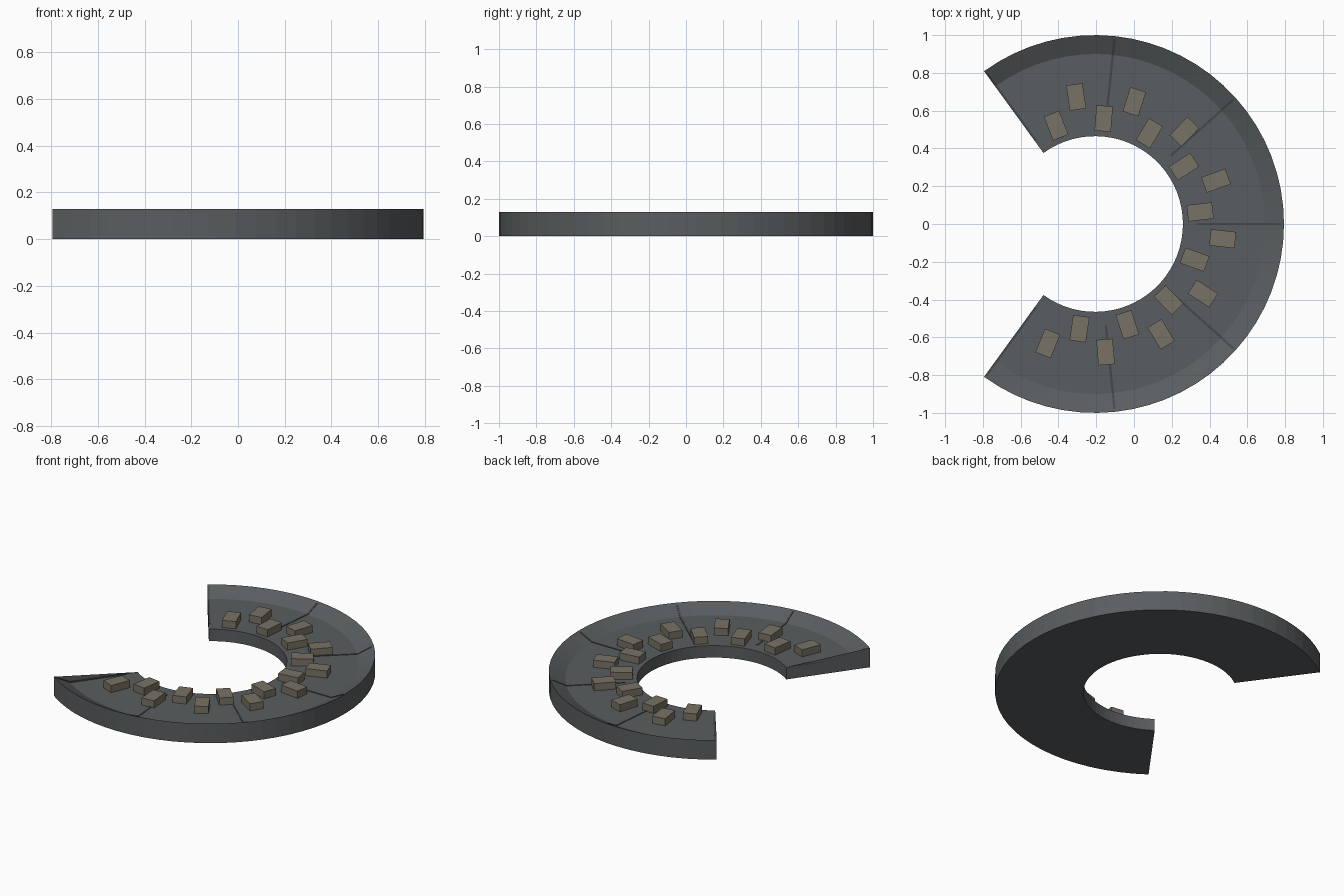
import bpy
from math import radians, cos, sin

if "Cube" in bpy.data.objects:
    bpy.data.objects.remove(bpy.data.objects["Cube"])

CX = -0.206                      # centre of the arc
HALF = 126                       # half of the arc angle in degrees
STEPS = 48
R_IN, R_MID, R_OUT = 0.465, 0.9, 1.0
Z_FLOOR, Z_RIM = 0.08, 0.13


def material(name, rgb):
    m = bpy.data.materials.new(name)
    m.diffuse_color = (*rgb, 1)
    m.use_nodes = True
    m.node_tree.nodes["Principled BSDF"].inputs["Base Color"].default_value = m.diffuse_color
    return m


def make(name, verts, faces, mat):
    me = bpy.data.meshes.new(name)
    me.from_pydata(verts, [], faces)
    me.materials.append(mat)
    ob = bpy.data.objects.new(name, me)
    bpy.context.collection.objects.link(ob)
    return ob


def polar(r, t, z, side=0.0):
    """Point at radius r and angle t (degrees), shifted sideways along the tangent."""
    a = radians(t)
    return (CX + r * cos(a) - side * sin(a), r * sin(a) + side * cos(a), z)


stone = material("dark_grey", (0.10, 0.11, 0.115))
joint = material("joint_grey", (0.06, 0.065, 0.07))
brown = material("khaki", (0.19, 0.17, 0.13))

# Ring body: section swept round the arc, floor with a raised outer lip
section = [(R_IN, 0), (R_OUT, 0), (R_OUT, Z_RIM), (R_MID, Z_FLOOR), (R_IN, Z_FLOOR)]
n = len(section)
verts, faces = [], []
for i in range(STEPS + 1):
    t = -HALF + 2 * HALF * i / STEPS
    verts += [polar(r, t, z) for r, z in section]
for i in range(STEPS):
    for j in range(n):
        a, b = i * n + j, i * n + (j + 1) % n
        faces.append((a, b, b + n, a + n)[::-1])
# End plates run straight from the lip to the inner edge
e = STEPS * n
faces += [(0, 1, 2, 4), (e + 4, e + 2, e + 1, e)]
make("curved_base", verts, faces, stone)

# Thin radial joints lying on the surface
W = 0.006
path = [(0.54, Z_FLOOR), (R_MID, Z_FLOOR), (0.985, 0.1225)]
for k in range(7):
    t = -HALF + 42 * k
    shift = W if k == 0 else -W if k == 6 else 0
    v, f = [], []
    for r, z in path:
        v += [polar(r, t, z + dz, shift + s)
              for s, dz in ((-W, -0.004), (W, -0.004), (W, 0.003), (-W, 0.003))]
    for i in range(len(path) - 1):
        for j in range(4):
            a, b = i * 4 + j, i * 4 + (j + 1) % 4
            f.append((a, b, b + 4, a + 4))
    f += [(3, 2, 1, 0), (8, 9, 10, 11)]
    make(f"joint_{k + 1}", v, f, joint)

# Two staggered rows of blocks, each turned to the arc centre
L, B = 0.0675, 0.0435
for k in range(18):
    t = 111.6 - 13.13 * k
    r = 0.56 if k % 2 == 0 else 0.68
    v = [polar(r + dr, t, z, s) for z in (0.075, 0.128)
         for dr, s in ((-L, -B), (L, -B), (L, B), (-L, B))]
    f = [(3, 2, 1, 0), (4, 5, 6, 7)] + \
        [(j, (j + 1) % 4, (j + 1) % 4 + 4, j + 4) for j in range(4)]
    make(f"block_{k + 1}", v, f, brown)
